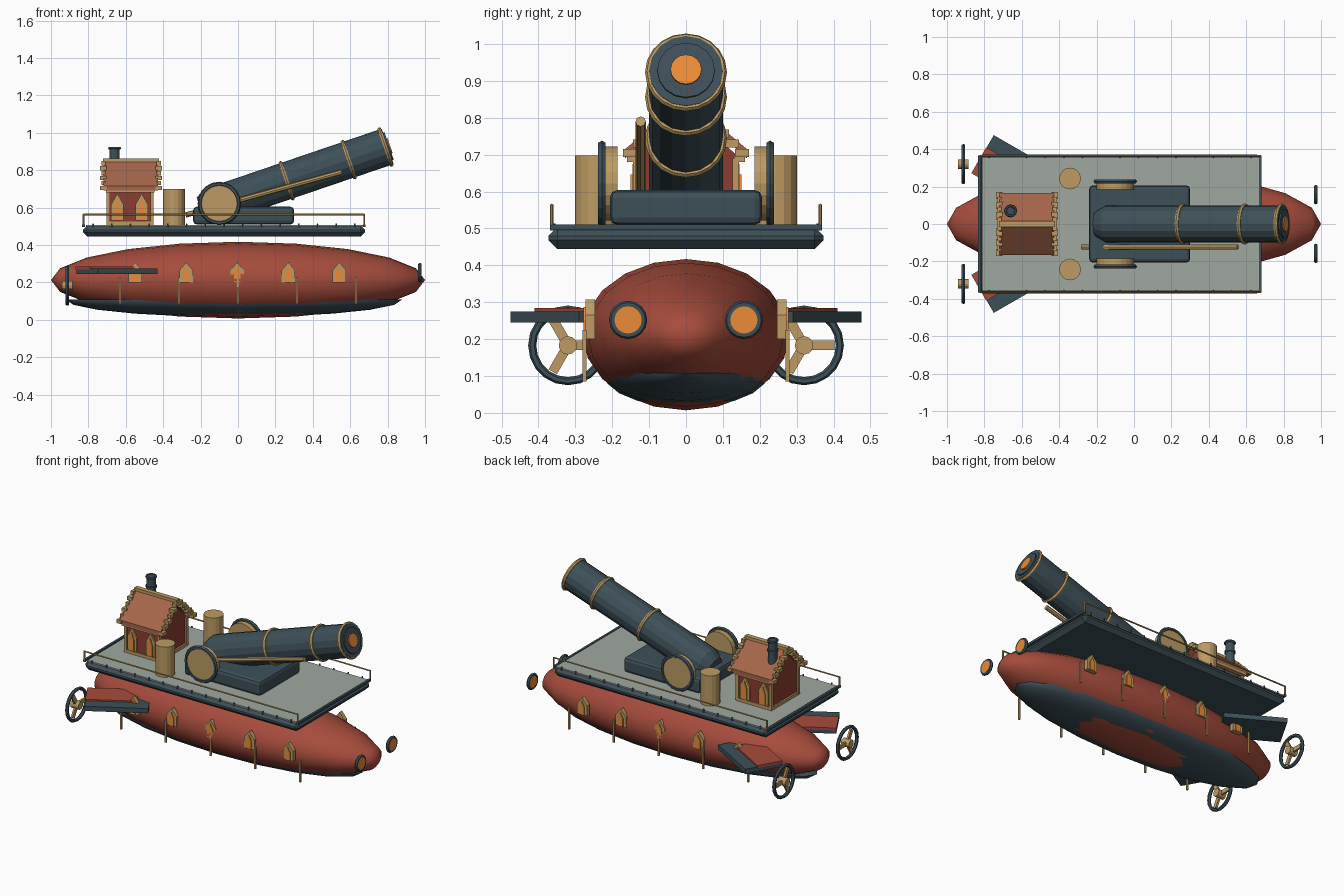
import bpy, bmesh, math
from mathutils import Matrix, Vector

if "Cube" in bpy.data.objects:
    bpy.data.objects.remove(bpy.data.objects["Cube"])


def material(name, r, g, b):
    m = bpy.data.materials.new(name)
    m.diffuse_color = (r, g, b, 1)
    m.use_nodes = True
    m.node_tree.nodes["Principled BSDF"].inputs["Base Color"].default_value = m.diffuse_color
    return m


RED = material("hull_red", .38, .072, .045)
WALL = material("wall_red", .27, .045, .03)
DARK = material("dark_iron", .048, .08, .098)
BRASS = material("brass", .51, .33, .127)
GLOW = material("orange_glow", .83, .26, .038)
ROOF = material("roof_brown", .38, .13, .07)
DECK = material("deck_grey", .35, .39, .35)


def finish(name, bm, mat, smooth=None):
    bmesh.ops.recalc_face_normals(bm, faces=bm.faces)
    me = bpy.data.meshes.new(name)
    bm.to_mesh(me)
    bm.free()
    me.materials.append(mat)
    ob = bpy.data.objects.new(name, me)
    bpy.context.collection.objects.link(ob)
    if smooth:
        bpy.ops.object.select_all(action='DESELECT')
        ob.select_set(True)
        bpy.context.view_layer.objects.active = ob
        bpy.ops.object.shade_smooth_by_angle(angle=math.radians(smooth))
    return ob


def box(name, c, size, mat, bevel=0, rot=None, seg=1):
    bm = bmesh.new()
    bmesh.ops.create_cube(bm, size=1)
    bmesh.ops.scale(bm, vec=size, verts=bm.verts)
    if bevel:
        bmesh.ops.bevel(bm, geom=bm.edges[:], offset=bevel, segments=seg, profile=.5, affect='EDGES')
    bm.transform(Matrix.Translation(c) @ (rot or Matrix.Identity(4)))
    return finish(name, bm, mat)


def rod(name, p, q, r, mat, n=16, r2=None):
    p, q = Vector(p), Vector(q)
    bm = bmesh.new()
    bmesh.ops.create_cone(bm, cap_ends=True, segments=n, radius1=r, radius2=r if r2 is None else r2,
                          depth=(q - p).length)
    bm.transform(Matrix.Translation((p + q) / 2) @ (q - p).to_track_quat('Z', 'Y').to_matrix().to_4x4())
    return finish(name, bm, mat)


def ring(name, c, axis, R, r, mat, n=20, k=6):
    bm = bmesh.new()
    q = Matrix.Translation(c) @ Vector(axis).to_track_quat('Z', 'Y').to_matrix().to_4x4()
    loops = []
    for i in range(n):
        a = math.tau * i / n
        loops.append([])
        for j in range(k):
            b = math.tau * j / k
            d = R + r * math.cos(b)
            loops[i].append(bm.verts.new(q @ Vector((d * math.cos(a), d * math.sin(a), r * math.sin(b)))))
    for i in range(n):
        for j in range(k):
            u, v = loops[i], loops[(i + 1) % n]
            bm.faces.new((u[j], v[j], v[(j + 1) % k], u[(j + 1) % k]))
    return finish(name, bm, mat)


def prism(name, pts, place, a, b, mat):
    """Extrude a 2D profile from a to b; place maps (u, v, depth) to xyz."""
    bm = bmesh.new()
    lo = [bm.verts.new(place(u, v, a)) for u, v in pts]
    hi = [bm.verts.new(place(u, v, b)) for u, v in pts]
    bm.faces.new(lo)
    bm.faces.new(hi)
    for i in range(len(pts)):
        j = (i + 1) % len(pts)
        bm.faces.new((lo[i], lo[j], hi[j], hi[i]))
    return finish(name, bm, mat)


def ellipsoid(name, c, r, mat, cut_top=False):
    bm = bmesh.new()
    bmesh.ops.create_uvsphere(bm, u_segments=20, v_segments=10, radius=1)
    bm.transform(Matrix.Rotation(math.pi / 2, 4, 'Y'))
    if cut_top:
        cut = bmesh.ops.bisect_plane(bm, geom=bm.verts[:] + bm.edges[:] + bm.faces[:], plane_co=(0, 0, 0),
                                     plane_no=(0, 0, 1), clear_outer=True)
        bmesh.ops.holes_fill(bm, edges=[e for e in bm.edges if e.is_boundary])
    bm.transform(Matrix.Translation(c) @ Matrix.Diagonal((*r, 1)))
    return finish(name, bm, mat, 50)


def arch_window(name, x, z, w, h, y, depth):
    s = 1 if y > 0 else -1
    for part, k, out, mat in (("frame", 1, 0, BRASS), ("pane", .5, .006, GLOW)):
        hw = w * k / 2
        top = h * (1 if k == 1 else .8)
        pts = [(x - hw, z), (x + hw, z), (x + hw, z + top * .6), (x, z + top), (x - hw, z + top * .6)]
        prism(f"{name}_{part}", pts, lambda u, v, d: (u, d, v), y - s * depth, y + s * out, mat)


# Hull and keel
ellipsoid("hull", (0, 0, .212), (1, .28, .205), RED)
ellipsoid("keel", (-.022, 0, .108), (.9, .224, .093), DARK, True)

# Deck slab with grey planking
box("deck_slab", (-.075, 0, .474), (1.51, .745, .06), DARK, .024)
box("deck_top", (-.07, 0, .502), (1.485, .715, .008), DECK)
for x in (-.826, .674):
    box("deck_end_trim", (x, 0, .503), (.014, .735, .014), DARK)

# Cannon base and barrel
box("cannon_base", (.03, 0, .557), (.54, .412, .095), DARK, .02, seg=2)
muzzle = Vector((.8, 0, .927))
d = Vector((math.cos(math.radians(18.8)), 0, math.sin(math.radians(18.8))))
at = lambda t: muzzle - d * t
rod("cannon_barrel", at(1.0), at(0), .1, DARK)
rod("cannon_breech", at(1.055), at(1.0), .07, DARK, r2=.1)
for t in (.012, .22, .57):
    ring("barrel_band", at(t), d, .1, .011, BRASS)
rod("muzzle_collar", at(.01), at(-.008), .078, DARK)
rod("muzzle_glow", at(.01), at(-.014), .042, GLOW)
rod("ramrod", (-.28, -.123, .56), (.555, -.123, .79), .014, BRASS, 8)

# Parts mirrored to both sides
for s in (-1, 1):
    # Trunnion discs and powder kegs
    rod("trunnion_disc", (-.1, s * .185, .622), (-.1, s * .234, .622), .1, BRASS, 20)
    ring("trunnion_rim", (-.1, s * .228, .622), (0, 1, 0), .104, .012, DARK)
    rod("powder_keg", (-.342, s * .243, .505), (-.342, s * .243, .698), .058, BRASS)
    # Railing and deck rivets
    rod("rail_bar", (-.826, s * .364, .562), (.676, s * .364, .562), .005, BRASS, 6)
    for x in (-.826, .676):
        rod("rail_post", (x, s * .364, .495), (x, s * .364, .565), .005, BRASS, 6)
    for i in range(15):
        x = -.775 + i * .1
        rod("deck_rivet", (x, s * .358, .495), (x, s * .358, .514), .007, DARK, 6, .004)
    # Hull windows and braces
    for i in range(5):
        arch_window("hull_window", -.55 + i * .273, .2, .072, .108, s * .272, .026)
        x = -.63 + i * .315
        box("hull_brace", (x, s * .275, .155), (.01, .01, .14), BRASS)
    # Bow lamps
    ring("lamp_rim", (.972, s * .157, .252), (1, 0, 0), .042, .01, DARK, 16)
    rod("lamp_glow", (.964, s * .157, .252), (.981, s * .157, .252), .037, GLOW)
    # Propellers
    c = Vector((-.912, s * .32, .183))
    ring("propeller_ring", c, (1, 0, 0), .097, .011, DARK)
    rod("propeller_hub", c - Vector((.028, 0, 0)), c + Vector((.028, 0, 0)), .025, BRASS, 12)
    for k in range(3):
        R = Matrix.Rotation(k * math.tau / 3, 4, 'X')
        box("propeller_blade", c + R @ Vector((0, .045, 0)), (.012, .075, .026), BRASS, rot=R)
    # Tail fins
    turn = Matrix.Rotation(-s * math.pi / 6, 4, 'Z')
    box("tail_fin", (-.647, s * .283, .26), (.37, .23, .03), DARK, rot=turn)
    box("tail_fin_plate", (-.70, s * .266, .276), (.3, .16, .016), RED, rot=turn)

# Deckhouse walls and gable roof
along_x = lambda u, v, e: (e, u, v)
prism("house_walls", [(-.135, .505), (.135, .505), (.135, .7), (0, .83), (-.135, .7)], along_x, -.692, -.462, WALL)
prism("house_roof", [(-.165, .69), (0, .835), (.165, .69), (.165, .715), (0, .855), (-.165, .715)],
      along_x, -.718, -.428, ROOF)
box("house_plinth", (-.577, 0, .515), (.25, .285, .02), BRASS)
box("ridge_cap", (-.572, 0, .853), (.3, .03, .018), BRASS)
for s in (-1, 1):
    box("eave_beam", (-.577, s * .145, .69), (.26, .03, .02), BRASS)
    for x in (-.645, -.515):
        arch_window("house_window", x, .53, .066, .145, s * .145, .02)
    for x in (-.694, -.46):
        box("corner_post", (x, s * .135, .6), (.018, .018, .18), BRASS)
    for i in range(6):
        for x in (-.72, -.424):
            box("roof_step", (x, s * (.152 - i * .027), .704 + i * .0265), (.034 - .012 * (i % 2), .038, .022), BRASS)

# Chimney
rod("chimney", (-.66, .07, .74), (-.66, .07, .92), .027, DARK, 12)
ring("chimney_rim", (-.66, .07, .917), (0, 0, 1), .027, .008, DARK, 12)
rod("chimney_collar", (-.66, .07, .85), (-.66, .07, .862), .033, DARK, 12)
